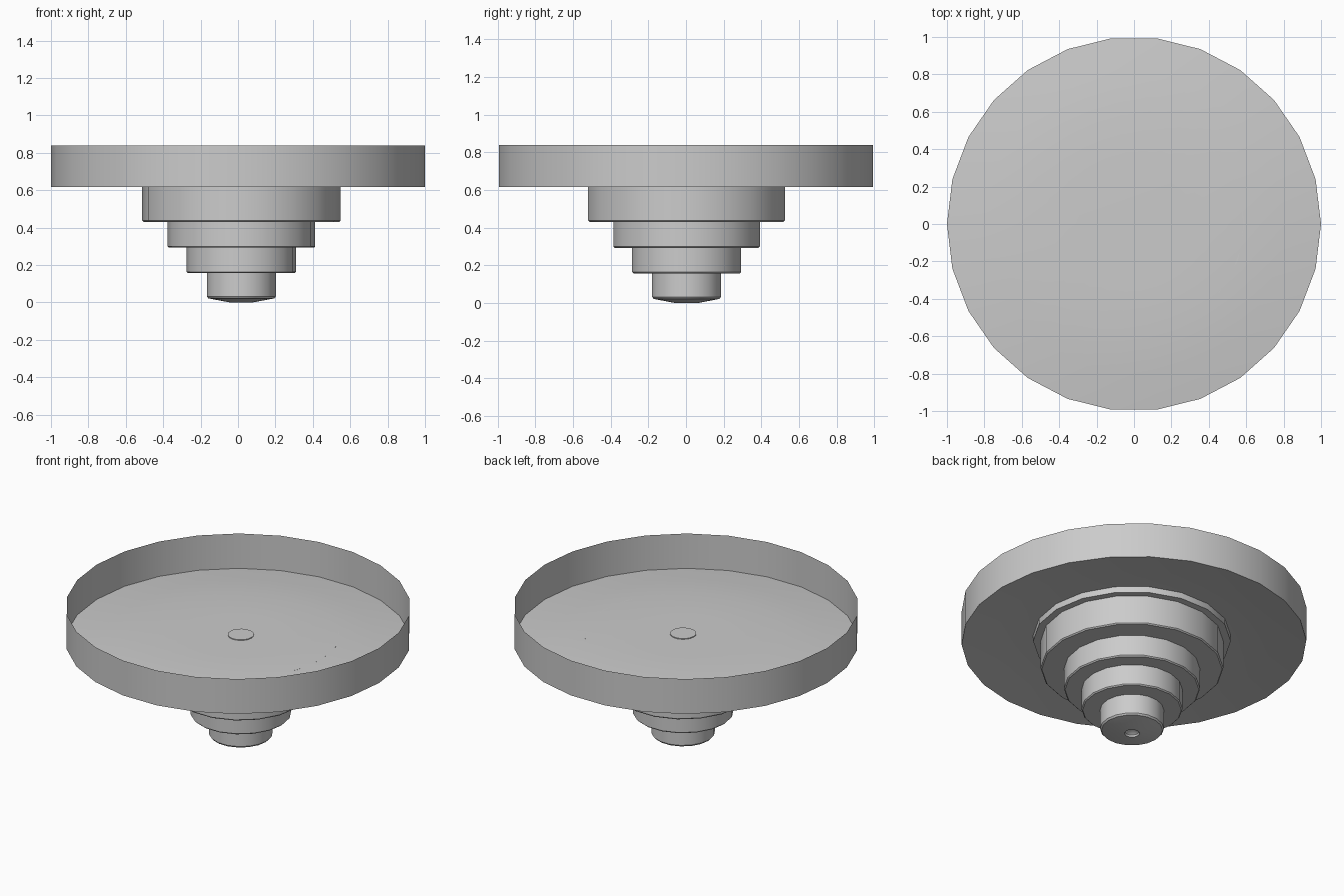
import bpy, bmesh, math

if "Cube" in bpy.data.objects:
    bpy.data.objects.remove(bpy.data.objects["Cube"])


def lathe(name, profile, sides, centre=(0, 0), angle=35):
    """Revolve (radius, z) points round z; radius 0 becomes a single pole."""
    bm = bmesh.new()
    rings = []
    for r, z in profile:
        n = sides if r > 0 else 1
        rings.append([bm.verts.new((r * math.cos(2 * math.pi * i / sides),
                                    r * math.sin(2 * math.pi * i / sides), z))
                      for i in range(n)])
    for a, b in zip(rings, rings[1:]):
        for i in range(sides):
            j = (i + 1) % sides
            if len(a) == 1:
                bm.faces.new((a[0], b[j], b[i]))
            elif len(b) == 1:
                bm.faces.new((a[i], a[j], b[0]))
            else:
                bm.faces.new((a[i], a[j], b[j], b[i]))
    bm.normal_update()
    mesh = bpy.data.meshes.new(name)
    bm.to_mesh(mesh)
    bm.free()
    obj = bpy.data.objects.new(name, mesh)
    obj.location = (centre[0], centre[1], 0)
    bpy.context.collection.objects.link(obj)
    bpy.ops.object.select_all(action='DESELECT')
    obj.select_set(True)
    bpy.context.view_layer.objects.active = obj
    bpy.ops.object.shade_smooth_by_angle(angle=math.radians(angle))
    return obj


AXIS = (0.018, 0.003)   # the stepped base sits slightly off the tray's centre

# Thin-walled tray: gently raised floor and an upright rim
lathe("tray_floor", [(1, 0.617), (0.8, 0.640), (0.573, 0.658), (0.3, 0.66), (0, 0.66)][::-1], 26)
lathe("tray_rim", [(1, 0.617), (1, 0.84)], 26)

# Collar tucked under the raised floor
lathe("collar", [(0.47, 0.618), (0.573, 0.618), (0.573, 0.657), (0.47, 0.657)], 18, AXIS)

# Stacked round steps with softened lower corners
c = 0.007
for name, r, low, high in [("large_step", 0.53, 0.431, 0.64),
                           ("middle_step", 0.395, 0.293, 0.431),
                           ("small_step", 0.293, 0.157, 0.293)]:
    lathe(name, [(0, low), (r - c, low), (r, low + c), (r, high), (0, high)], 18, AXIS)

# Foot: shallow conical underside with a small drilled centre
lathe("foot", [(0, 0.04), (0.04, 0.012), (0.043, 0), (0.06, 0), (0.177, 0.022),
               (0.185, 0.032), (0.185, 0.157), (0, 0.157)], 18, AXIS)

# Low button in the middle of the tray
lathe("centre_button", [(0.076, 0.655), (0.076, 0.665), (0, 0.665)], 18, AXIS)
